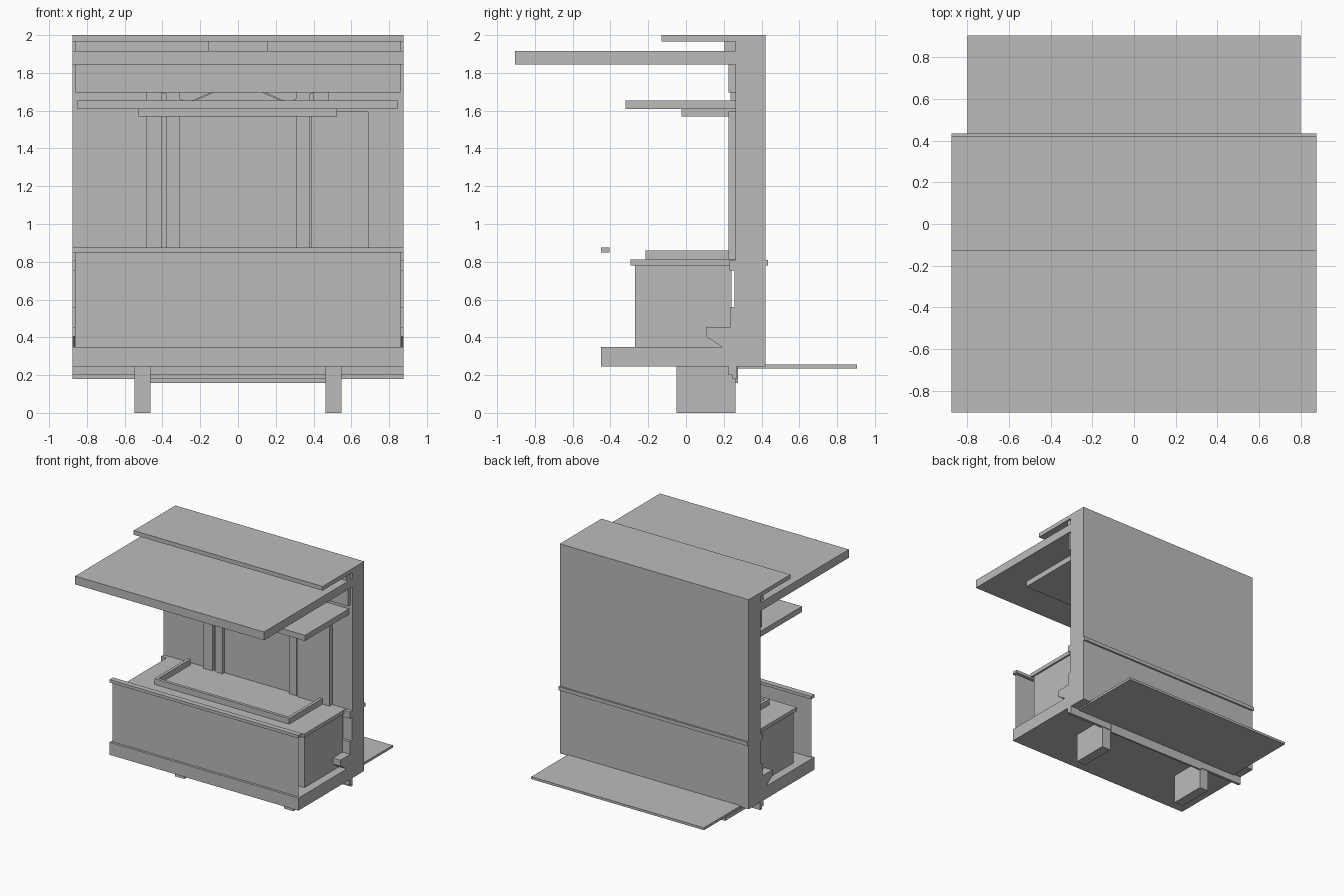
import bpy
import bmesh

if "Cube" in bpy.data.objects:
    bpy.data.objects.remove(bpy.data.objects["Cube"], do_unlink=True)

# One plain grey for the whole model
GREY = (0.5, 0.5, 0.5, 1.0)
grey = bpy.data.materials.new("plain grey")
grey.use_nodes = True
grey.diffuse_color = GREY
grey.node_tree.nodes["Principled BSDF"].inputs["Base Color"].default_value = GREY


def finish(name, bm):
    bmesh.ops.recalc_face_normals(bm, faces=bm.faces)
    mesh = bpy.data.meshes.new(name)
    bm.to_mesh(mesh)
    bm.free()
    mesh.materials.append(grey)
    obj = bpy.data.objects.new(name, mesh)
    bpy.context.collection.objects.link(obj)
    return obj


def extrude(name, points, offset):
    """Prism from a flat outline pushed along an offset."""
    bm = bmesh.new()
    face = bm.faces.new([bm.verts.new(p) for p in points])
    new = bmesh.ops.extrude_face_region(bm, geom=[face])["geom"]
    bmesh.ops.translate(bm, vec=offset,
                        verts=[v for v in new if isinstance(v, bmesh.types.BMVert)])
    return finish(name, bm)


def box(name, x, y, z):
    outline = [(x[0], y[0], z[0]), (x[1], y[0], z[0]),
               (x[1], y[1], z[0]), (x[0], y[1], z[0])]
    return extrude(name, outline, (0, 0, z[1] - z[0]))


def wide(name, half, y, z):
    return box(name, (-half, half), y, z)


W = 0.875     # half width of the building slice
FACE = 0.262  # front plane of the wall

# Wall and floor slab in one section, with the stepped bracket at the foot
section = [(-0.45, 0.245), (0.42, 0.245), (0.42, 2.0), (FACE, 2.0),
           (FACE, 0.81), (0.23, 0.81), (0.23, 0.755), (0.257, 0.755),
           (0.257, 0.56), (0.235, 0.56), (0.235, 0.455), (0.105, 0.455),
           (0.105, 0.405), (0.19, 0.35), (-0.45, 0.35)]
extrude("wall_and_floor", [(-W, y, z) for y, z in section], (2 * W, 0, 0))

# Band and low ledge behind the wall
wide("rear_band", W, (0.42, 0.435), (0.78, 0.81))
wide("rear_ledge", 0.8, (0.27, 0.905), (0.235, 0.255))

# Roof slabs and shelves in front of the wall
wide("top_slab", W, (-0.13, FACE), (1.965, 2.0))
wide("main_canopy", W, (-0.905, FACE), (1.845, 1.915))
box("lower_canopy", (-0.85, 0.845), (-0.32, FACE), (1.608, 1.655))
box("canopy_soffit", (-0.53, 0.525), (-0.025, FACE), (1.57, 1.608))
wide("fascia_board", 0.86, (0.225, FACE), (1.695, 1.85))

# Counter with worktop and raised curb
wide("counter_body", 0.805, (-0.27, 0.24), (0.35, 0.78))
wide("counter_top", 0.82, (-0.295, FACE), (0.78, 0.812))
wide("curb_front", 0.625, (-0.215, -0.19), (0.812, 0.86))

# Thin front parapet sheet and its cap
bm = bmesh.new()
bm.faces.new([bm.verts.new((x, -0.43, z)) for x, z in
              ((-0.862, 0.35), (0.862, 0.35), (0.862, 0.86), (-0.862, 0.86))])
finish("parapet_sheet", bm)
wide("parapet_cap", W, (-0.45, -0.405), (0.85, 0.875))

# Paired parts on both sides
for side, s in (("left", 1), ("right", -1)):
    def pair(name, a, b, y, z):
        box(f"{side}_{name}", sorted((s * a, s * b)), y, z)

    pair("curb_end", 0.6, 0.625, (-0.19, 0.23), (0.812, 0.86))
    pair("foot", 0.462, 0.547, (-0.05, FACE), (0.0, 0.245))
    pair("roof_block", 0.155, 0.86, (0.205, FACE), (1.915, 1.965))
    pair("inner_post", 0.308, 0.378, (0.235, FACE), (0.81, 1.695))
    # Slanted braces above the lower canopy
    for n, x in enumerate((0.13, 0.3)):
        brace = [(s * x, 0.24, 1.695), (s * (x + 0.02), 0.24, 1.695),
                 (s * (x + 0.11), 0.24, 1.655), (s * (x + 0.09), 0.24, 1.655)]
        extrude(f"{side}_brace_{n + 1}", brace if n == 0 else
                [(s * 0.7 - px, y, z) for px, y, z in brace], (0, 0.02, 0))

# Uneven outer post and panel on the wall front
box("right_outer_post", (-0.485, -0.402), (0.235, FACE), (0.81, 1.695))
box("left_outer_panel", (0.39, 0.69), (0.225, FACE), (0.81, 1.595))
box("left_upper_post", (0.4, 0.48), (0.235, FACE), (1.595, 1.695))

# Beams under the slab
wide("under_strip", W, (0.225, 0.268), (0.2, 0.245))
wide("under_lip", W, (0.245, 0.268), (0.18, 0.2))
wide("under_beam", 0.465, (0.26, 0.275), (0.158, 0.245))
